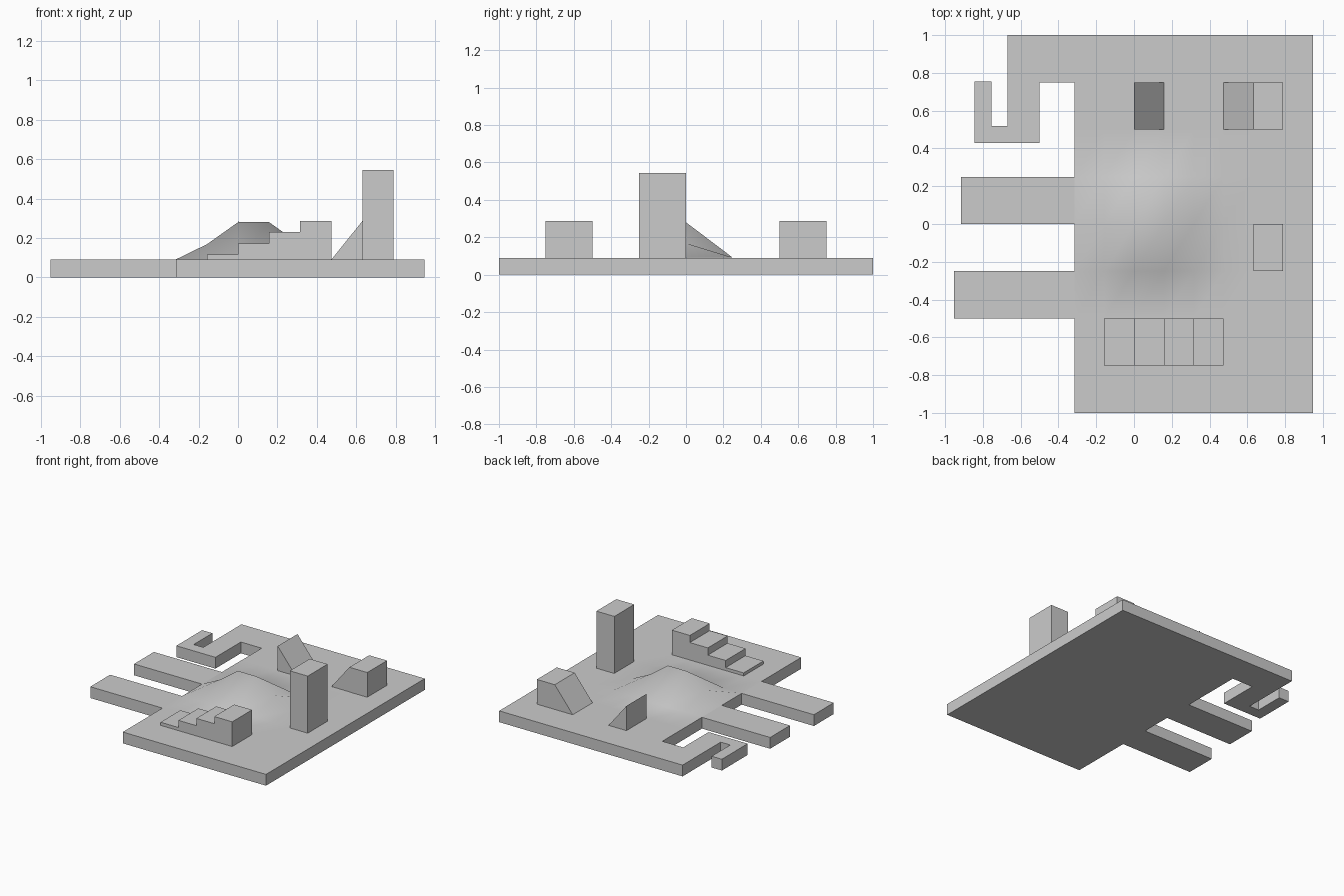
import bpy
import bmesh

if "Cube" in bpy.data.objects:
    bpy.data.objects.remove(bpy.data.objects["Cube"], do_unlink=True)

grey = bpy.data.materials.new("plain grey")
grey.use_nodes = True
COLOUR = (0.6, 0.6, 0.6, 1)
grey.diffuse_color = COLOUR
grey.node_tree.nodes["Principled BSDF"].inputs["Base Color"].default_value = COLOUR

GROUND = 0.09      # top of the plate
CX, CY = 0.158, 0.25   # terrain cell size


def finish(name, bm, smooth=False):
    bmesh.ops.recalc_face_normals(bm, faces=bm.faces)
    mesh = bpy.data.meshes.new(name)
    for face in bm.faces:
        face.smooth = smooth
    bm.to_mesh(mesh)
    bm.free()
    obj = bpy.data.objects.new(name, mesh)
    obj.data.materials.append(grey)
    bpy.context.collection.objects.link(obj)
    return obj


def prism(name, points, offset):
    """Extrude a closed outline of 3D points along an offset."""
    bm = bmesh.new()
    face = bm.faces.new([bm.verts.new(p) for p in points])
    result = bmesh.ops.extrude_face_region(bm, geom=[face], use_keep_orig=True)
    moved = [g for g in result["geom"] if isinstance(g, bmesh.types.BMVert)]
    bmesh.ops.translate(bm, vec=offset, verts=moved)
    return finish(name, bm)


def side_prism(name, profile, y0):
    """Extrude an x-z profile one cell deep towards the back."""
    return prism(name, [(x, y0, z) for x, z in profile], (0, CY, 0))


# Base plate with two straight fingers and a hooked one
LEFT, RIGHT = -2 * CX, 0.947
outline = [
    (LEFT, -1), (RIGHT, -1), (RIGHT, 1), (-0.67, 1),
    (-0.67, 0.52), (-0.755, 0.52), (-0.755, 0.755), (-0.845, 0.755),
    (-0.845, 0.43), (-0.5, 0.43), (-0.5, 0.75), (LEFT, 0.75),
    (LEFT, 0.25), (-0.917, 0.25), (-0.917, 0), (LEFT, 0),
    (LEFT, -0.25), (-0.953, -0.25), (-0.953, -0.5), (LEFT, -0.5),
]
prism("base_plate", [(x, y, 0) for x, y in outline], (0, 0, GROUND))

# Staircase rising towards +x
stairs = [(-CX, GROUND - 0.02)]
for i, top in enumerate((0.115, 0.172, 0.23, 0.287)):
    stairs += [((i - 1) * CX, top), (i * CX, top)]
stairs.append((3 * CX, GROUND - 0.02))
side_prism("staircase", stairs, -0.75)

# Tall tower
side_prism("tower", [(4 * CX, 0.07), (5 * CX, 0.07), (5 * CX, 0.545), (4 * CX, 0.545)], -0.25)

# Block with a ramp on its -x side
side_prism("ramp_block", [(3 * CX, GROUND), (5 * CX, GROUND), (5 * CX, 0.287), (4 * CX, 0.287)], 0.5)

# Wedge, upright on its -x side
side_prism("wedge", [(0, GROUND), (CX, GROUND), (0, 0.287)], 0.5)

# Smooth hill: a coarse terrain patch raised along its middle row
ridge = {-1: 0.168, 0: 0.28, 1: 0.28, 2: 0.168}
bm = bmesh.new()
grid = [[bm.verts.new((i * CX, j * CY, ridge.get(i, GROUND + 0.001) if j == 0 else GROUND + 0.001))
         for i in range(-2, 5)] for j in range(-2, 3)]
for low, high in zip(grid, grid[1:]):
    for i in range(len(low) - 1):
        bm.faces.new((low[i], low[i + 1], high[i + 1], high[i]))
finish("hill", bm, smooth=True)
